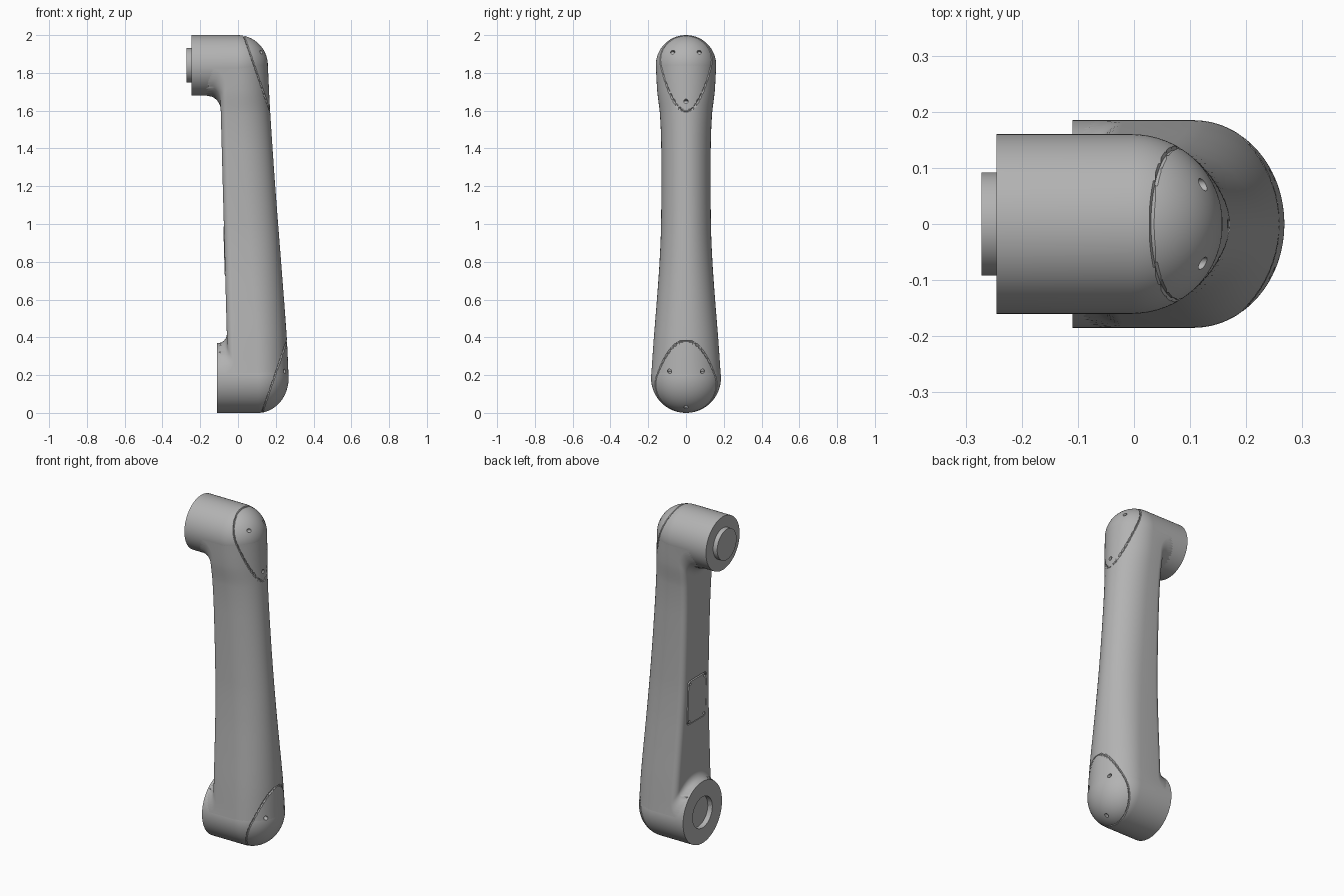
import bpy, bmesh, math
from mathutils import Vector, Matrix

if "Cube" in bpy.data.objects:
    bpy.data.objects.remove(bpy.data.objects["Cube"])

grey = bpy.data.materials.new("satin_grey")
grey.use_nodes = True
GREY = (0.45, 0.45, 0.45, 1)
grey.diffuse_color = GREY
grey.node_tree.nodes["Principled BSDF"].inputs["Base Color"].default_value = GREY

LOW_R, LOW_Z = 0.185, 0.185
TOP_R, TOP_Z = 0.16, 1.84


def make_object(name, bm):
    bmesh.ops.recalc_face_normals(bm, faces=bm.faces)
    mesh = bpy.data.meshes.new(name)
    bm.to_mesh(mesh)
    bm.free()
    mesh.materials.append(grey)
    obj = bpy.data.objects.new(name, mesh)
    bpy.context.collection.objects.link(obj)
    return obj


def curve_value(keys, z):
    """Smooth interpolation through (z, value) keys."""
    for i in range(len(keys) - 1):
        (z0, a), (z1, b) = keys[i], keys[i + 1]
        if z <= z1 + 1e-6:
            def slope(j):
                lo, hi = keys[max(j - 1, 0)], keys[min(j + 1, len(keys) - 1)]
                return (hi[1] - lo[1]) / (hi[0] - lo[0])
            h = z1 - z0
            t = (z - z0) / h
            return (a * (2*t**3 - 3*t*t + 1) + b * (3*t*t - 2*t**3)
                    + h * slope(i) * (t**3 - 2*t*t + t) + h * slope(i + 1) * (t**3 - t*t))
    return keys[-1][1]


WIDTH = [(LOW_Z, LOW_R), (0.4, 0.17), (0.6, 0.154), (0.8, 0.14), (1.0, 0.132),
         (1.4, 0.131), (1.58, 0.138), (1.7, 0.152), (TOP_Z, TOP_R)]
OUTER = [(LOW_Z, 0.268), (0.4, 0.258), (0.8, 0.228), (1.2, 0.197), (1.6, 0.17), (TOP_Z, 0.158)]


def inner_x(z):
    return -0.06 - 0.03 * (z - 0.45) / 1.1


def fillet(d, r):
    if d >= r:
        return 0
    return r - math.sqrt(max(r * r - (r - max(d, 0)) ** 2, 0))


# Link body: D-shaped sections lofted upward, flaring into both joints
def section(z):
    w, xr, xl = curve_value(WIDTH, z), curve_value(OUTER, z), inner_x(z)
    xs, c = xr - 0.162, 0.035
    half = []
    for i in range(17):
        a = math.pi / 2 * i / 16
        half.append((xs + (xr - xs) * math.cos(a), w * math.sin(a), False))
    for i in range(9):
        a = math.pi / 2 * i / 8
        half.append((xl + c - c * math.sin(a), w - c + c * math.cos(a), True))
    for i in range(1, 9):
        half.append((xl, (w - c) * (1 - i / 8), True))
    points = []
    for x, y, flares in half:
        if flares:
            low = LOW_Z + math.sqrt(max(LOW_R**2 - y * y, 0))
            top = TOP_Z - math.sqrt(max(TOP_R**2 - y * y, 0))
            x -= fillet(z - low, 0.049) + fillet(top - z, 0.075)
        points.append(Vector((x, y, z)))
    return points + [Vector((p.x, -p.y, z)) for p in points[-2:0:-1]]


def build_body():
    bm = bmesh.new()
    steps = 300
    rings = [[bm.verts.new(p) for p in section(LOW_Z + (TOP_Z - LOW_Z) * i / steps)]
             for i in range(steps + 1)]
    n = len(rings[0])
    for a, b in zip(rings, rings[1:]):
        for j in range(n):
            k = (j + 1) % n
            bm.faces.new((a[j], a[k], b[k], b[j]))
    bm.faces.new(rings[0])
    bm.faces.new(rings[-1])
    return make_object("link_body", bm)


# Joint housings: turned around the x axis with a domed outer end
def build_joint(name, start, radius, dome_x, end_x, z):
    profile = list(start)
    for i in range(25):
        a = math.pi / 2 * i / 24
        profile.append((dome_x + (end_x - dome_x) * math.sin(a), radius * math.cos(a)))
    bm = bmesh.new()
    verts = [bm.verts.new((x, r, z)) for x, r in profile]
    edges = [bm.edges.new(e) for e in zip(verts, verts[1:])]
    bmesh.ops.spin(bm, geom=verts + edges, cent=(0, 0, z), axis=(1, 0, 0),
                   angle=math.tau, steps=96)
    bmesh.ops.remove_doubles(bm, verts=bm.verts, dist=1e-5)
    return make_object(name, bm)


body = build_body()
low_joint = build_joint("lower_joint", [(-0.08, 0), (-0.08, 0.093), (-0.11, 0.093), (-0.11, LOW_R)],
                        LOW_R, 0.106, 0.268, LOW_Z)
top_joint = build_joint("upper_joint", [(-0.272, 0), (-0.272, 0.092), (-0.245, 0.092), (-0.245, TOP_R)],
                        TOP_R, -0.004, 0.158, TOP_Z)


# Cover seams: slanted planes cut a fine groove around each end cap
def cut_groove(obj, point, normal):
    bm = bmesh.new()
    bm.from_mesh(obj.data)
    for shift in (-0.004, 0.004, 0):
        bmesh.ops.bisect_plane(bm, geom=bm.verts[:] + bm.edges[:] + bm.faces[:], dist=1e-6,
                               plane_co=point + normal * shift, plane_no=normal)
    bm.normal_update()
    seam = [v for v in bm.verts if abs((v.co - point).dot(normal)) < 1e-5]
    moves = [(v, v.normal * 0.005) for v in seam]
    for v, m in moves:
        v.co -= m
    bm.to_mesh(obj.data)
    bm.free()


def cut(obj, cutters):
    for c in cutters:
        mod = obj.modifiers.new("cut", 'BOOLEAN')
        mod.operation, mod.solver, mod.object = 'DIFFERENCE', 'EXACT', c
    bpy.context.view_layer.update()
    mesh = bpy.data.meshes.new_from_object(obj.evaluated_get(bpy.context.evaluated_depsgraph_get()))
    obj.modifiers.clear()
    obj.data = mesh


def peg(center, normal, radius, depth):
    bm = bmesh.new()
    turn = Vector((0, 0, 1)).rotation_difference(normal).to_matrix().to_4x4()
    bmesh.ops.create_cone(bm, cap_ends=True, segments=24, radius1=radius, radius2=radius,
                          depth=depth, matrix=Matrix.Translation(center) @ turn)
    obj = make_object("cutter", bm)
    obj.hide_render = True
    return obj


def rounded_plate(name, thick, wide, tall, matrix):
    bm = bmesh.new()
    bmesh.ops.create_cube(bm, size=1, matrix=Matrix.Diagonal((thick, wide, tall, 1)))
    corners = [e for e in bm.edges if abs(e.verts[0].co.x - e.verts[1].co.x) > thick / 2]
    bmesh.ops.bevel(bm, geom=corners, offset=0.02, segments=5, profile=0.5, affect='EDGES')
    bm.transform(matrix)
    return make_object(name, bm)


caps = [
    (top_joint, Vector((0.03, 0, 2.0)), Vector((0.41, 0, 0.142)).normalized(),
     [(0.07, 1.91), (-0.07, 1.91), (0, 1.65)]),
    (low_joint, Vector((0.255, 0, 0.37)), Vector((0.36, 0, -0.125)).normalized(),
     [(0.087, 0.22), (-0.087, 0.22), (0, 0.03)]),
]
for joint, point, normal, screws in caps:
    holes = []
    for y, z in screws:
        start = Vector((1, y, z))
        hits = [o.ray_cast(start, Vector((-1, 0, 0))) for o in (joint, body)]
        x = max(h[1].x for h in hits if h[0])
        holes.append(peg(Vector((x, y, z)), normal, 0.011, 0.05))
    for obj in (joint, body):
        cut_groove(obj, point, normal)
        cut(obj, holes)
    for h in holes:
        bpy.data.objects.remove(h)

# Access panel let into the flat inner face, with corner screw holes, and the lower socket
PANEL_Z = 0.86
tilt = Matrix.Rotation(-math.atan(0.03 / 1.1), 4, 'Y')
seat = Matrix.Translation((inner_x(PANEL_Z), 0, PANEL_Z)) @ tilt
pocket = rounded_plate("cutter", 0.02, 0.178, 0.268, seat)
socket = peg(Vector((-0.139, 0, LOW_Z)), Vector((1, 0, 0)), 0.093, 0.12)
cut(body, [pocket, socket])
panel = rounded_plate("access_panel", 0.014, 0.166, 0.256,
                      seat @ Matrix.Translation((0.004, 0, 0)))
holes = [peg(seat @ Vector((0, sy * 0.068, sz * 0.113)), Vector((1, 0, 0)), 0.007, 0.016)
         for sy in (-1, 1) for sz in (-1, 1)]
cut(panel, holes)
for c in holes + [pocket, socket]:
    bpy.data.objects.remove(c)

# Smooth shading with crisp edges
bpy.ops.object.select_all(action='DESELECT')
for obj in (body, low_joint, top_joint, panel):
    obj.select_set(True)
bpy.context.view_layer.objects.active = body
bpy.ops.object.shade_smooth_by_angle(angle=math.radians(30))
